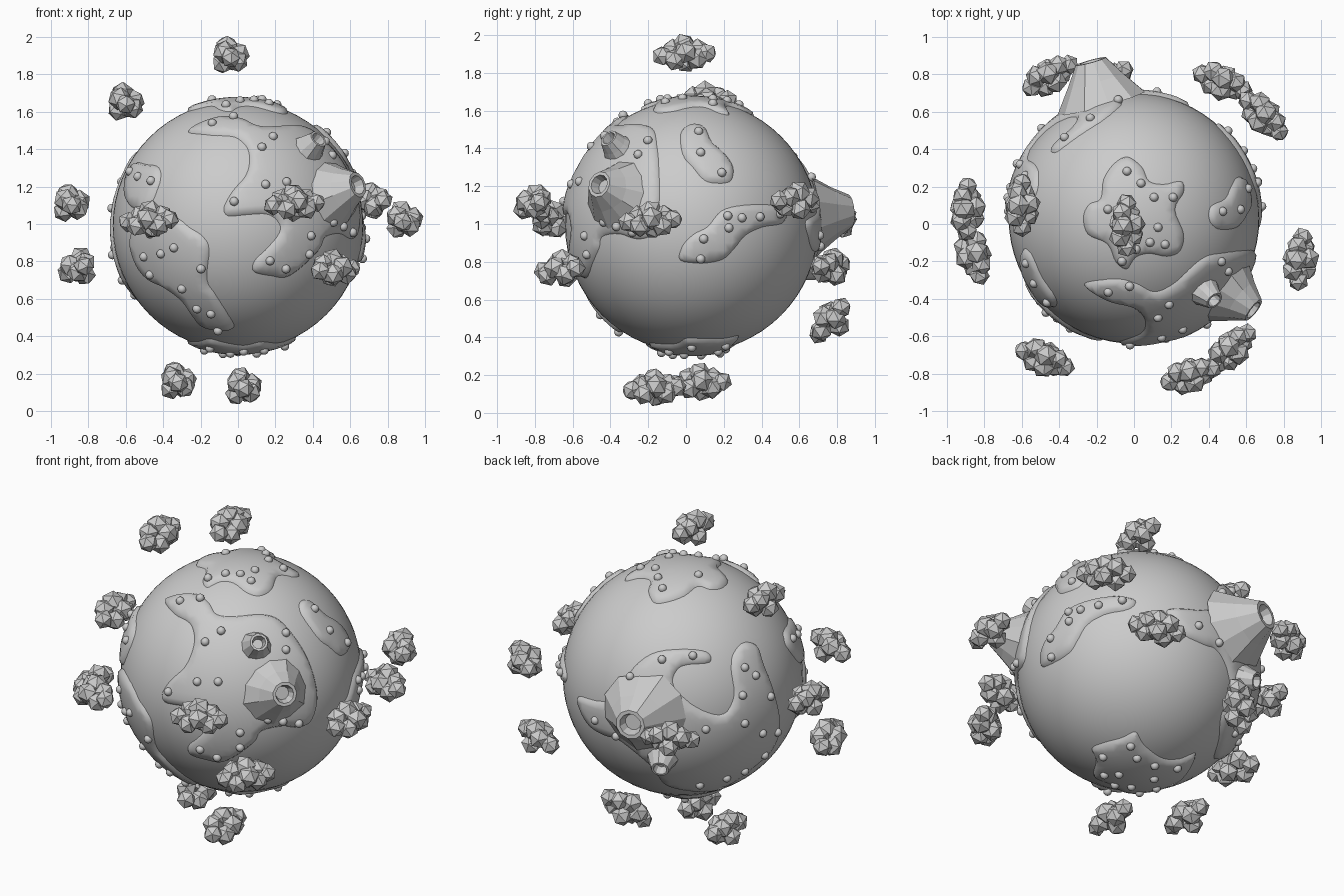
import bpy, bmesh, math, random
from mathutils import Vector, Matrix
from mathutils.geometry import delaunay_2d_cdt, intersect_point_line

if "Cube" in bpy.data.objects:
    bpy.data.objects.remove(bpy.data.objects["Cube"])

random.seed(4)
C, R, LAND = Vector((0, 0.03, 0.99)), 0.67, 0.69
# drawing sheet views: azimuth, elevation, planet centre on the sheet, scale
VIEWS = {'front': (0, 0, 238, 227, 187), 'right': (90, 0, 692, 226, 188),
         'top': (0, 90, 1134, 219, 187), 'fr': (35, 25, 241, 672, 180),
         'bl': (215, 25, 683, 672, 180), 'br': (145, -30, 1136, 672, 180),
         'bottom': (0, -90, 0, 0, 100)}


def on_globe(view, px, py):
    """Unit direction on the globe seen at a sheet position."""
    a, e, cx, cy, s = VIEWS[view]
    a, e = math.radians(a), math.radians(e)
    u, v = (px - cx) / s, (cy - py) / s
    w = math.sqrt(max(0, LAND ** 2 - u * u - v * v))
    right = Vector((math.cos(a), math.sin(a), 0))
    up = Vector((-math.sin(a) * math.sin(e), math.cos(a) * math.sin(e), math.cos(e)))
    toward = Vector((math.sin(a) * math.cos(e), -math.cos(a) * math.cos(e), math.sin(e)))
    return (right * u + up * v + toward * w).normalized()


def finish(bm, name, smooth=False):
    me = bpy.data.meshes.new(name)
    bm.to_mesh(me)
    bm.free()
    for p in me.polygons:
        p.use_smooth = smooth
    ob = bpy.data.objects.new(name, me)
    bpy.context.collection.objects.link(ob)
    return ob


def signed_distance(p, poly):
    """Distance to a closed outline, negative outside."""
    best, inside = 9.0, False
    for i, a in enumerate(poly):
        b = poly[i - 1]
        q, t = intersect_point_line(p, a, b)
        q = a.lerp(b, min(1, max(0, t)))
        best = min(best, (p - q.to_2d()).length)
        if (a.y > p.y) != (b.y > p.y) and p.x < (b.x - a.x) * (p.y - a.y) / (b.y - a.y) + a.x:
            inside = not inside
    return best if inside else -best


def continent(name, view, pts, bumps):
    dirs = [on_globe(view, *p) for p in pts]
    mid = sum(dirs, Vector()).normalized()
    frame = mid.to_track_quat('Z', 'Y').to_matrix()

    def flat(d):
        l = frame.transposed() @ d
        return l.to_2d().normalized() * math.acos(max(-1, min(1, l.z)))

    def lift(p, r):
        ang = p.length
        k = math.sin(ang) / ang if ang > 1e-6 else 1
        return C + frame @ Vector((p.x * k, p.y * k, math.cos(ang))) * r

    ctrl, poly, n = [flat(d) for d in dirs], [], len(dirs)
    for i in range(n):  # smooth closed curve through the points
        p0, p1, p2, p3 = (ctrl[(i + k - 1) % n] for k in range(4))
        for t in (0, 0.25, 0.5, 0.75):
            poly.append(0.5 * (2 * p1 + (p2 - p0) * t + (2 * p0 - 5 * p1 + 4 * p2 - p3) * t * t
                               + (3 * p1 - p0 - 3 * p2 + p3) * t ** 3))
    inner = []
    for i, p in enumerate(poly):  # rounded rim
        t = (poly[(i + 1) % len(poly)] - poly[i - 1]).normalized()
        for s in (1, -1):
            q = p + Vector((-t.y, t.x)) * s * 0.028
            if signed_distance(q, poly) > 0.024:
                inner.append(q)
    step = 0.06
    lo = [min(p[k] for p in poly) for k in (0, 1)]
    hi = [max(p[k] for p in poly) for k in (0, 1)]
    for i in range(int((hi[0] - lo[0]) / step) + 1):
        for j in range(int((hi[1] - lo[1]) / step) + 1):
            q = Vector((lo[0] + i * step, lo[1] + j * step))
            if signed_distance(q, poly) > 0.055:
                inner.append(q)
    m = len(poly)
    vs, _, fs, *_ = delaunay_2d_cdt(poly + inner, [(i, (i + 1) % m) for i in range(m)],
                                    [], 0, 1e-5)
    bm = bmesh.new()
    bv = []
    for p in vs:
        d = abs(signed_distance(p, poly))
        bv.append(bm.verts.new(lift(p, R - 0.006 + 0.026 * math.sin(min(1, d / 0.045) * math.pi / 2))))
    for f in fs:
        if signed_distance(sum((vs[i] for i in f), Vector((0, 0))) / 3, poly) > 0:
            bm.faces.new([bv[i] for i in f])
    bm.normal_update()
    for f in bm.faces:
        if f.normal.dot(f.calc_center_median() - C) < 0:
            f.normal_flip()
    bmesh.ops.delete(bm, geom=[v for v in bm.verts if not v.link_faces], context='VERTS')
    finish(bm, name, True)
    bm = bmesh.new()  # little rounded bumps on the land
    for p in bumps:
        bmesh.ops.create_uvsphere(bm, u_segments=12, v_segments=8, radius=0.024,
                                  matrix=Matrix.Translation(C + on_globe(view, *p) * LAND))
    finish(bm, name + "_bumps", True)


def volcano(name, tip, base, rim):
    """Faceted cone with a sunken crater; tip is relative to the planet centre."""
    tip = Vector(tip)
    h0, h1 = 0.645, tip.length
    rot = tip.to_track_quat('Z', 'Y')
    prof = [(base, h0), (base * 0.45 + rim * 0.5, h0 + (h1 - h0) * 0.55), (rim, h1),
            (rim * 0.75, h1), (rim * 0.55, h1 - 0.05)]
    bm = bmesh.new()
    n, rings = 11, []
    jit = [random.uniform(0.9, 1.08) for _ in range(n)]
    for k, (r, z) in enumerate(prof):
        rings.append([bm.verts.new(C + rot @ Vector((
            r * (jit[i] if k < 2 else 1) * math.cos(math.tau * i / n),
            r * (jit[i] if k < 2 else 1) * math.sin(math.tau * i / n), z))) for i in range(n)])
    for a, b in zip(rings, rings[1:]):
        for i in range(n):
            bm.faces.new((a[i], a[(i + 1) % n], b[(i + 1) % n], b[i]))
    bm.faces.new(rings[-1])
    finish(bm, name)


def cloud(name, centre, along):
    """Cluster of faceted balls strung along a direction."""
    centre, along = Vector(centre), Vector(along).normalized()
    side = Vector((0, 0, 1)).cross(along).normalized()
    up = along.cross(side)
    bm = bmesh.new()
    for t, s, z, r in ((-.115, .0, -.01, .056), (-.06, .035, .02, .062), (-.05, -.035, -.03, .06),
                       (0, .02, .045, .066), (.01, -.04, .01, .064), (.01, .04, -.04, .06),
                       (.065, -.015, -.025, .062), (.07, .025, .025, .058), (.12, 0, .005, .055)):
        rot = Matrix.Rotation(random.uniform(0, 6), 4, Vector((random.random(), random.random(), 1)))
        bmesh.ops.create_icosphere(bm, subdivisions=1, radius=r, matrix=Matrix.Translation(
            centre + along * t + side * s + up * z) @ rot)
    finish(bm, name)


# Planet
bm = bmesh.new()
bmesh.ops.create_uvsphere(bm, u_segments=64, v_segments=32, radius=R, matrix=Matrix.Translation(C))
finish(bm, "planet", True)

# Continents with their bumps
continent("north_land", 'top',
          [(1128, 155), (1143, 166), (1150, 180), (1165, 183), (1183, 180), (1186, 192), (1177, 210),
           (1186, 235), (1182, 253), (1168, 259), (1150, 256), (1136, 260), (1127, 272), (1115, 265),
           (1106, 246), (1086, 236), (1081, 218), (1087, 204), (1099, 198), (1102, 178), (1114, 161)],
          [(1127, 172), (1141, 184), (1154, 198), (1173, 198), (1158, 228), (1165, 245), (1150, 243),
           (1136, 250), (1122, 262), (1108, 210)])
continent("south_land", 'bottom',
          [(31, 7), (32, -3), (24, -9), (14, -23), (4, -21), (-3, -23), (-15, -26), (-21, -18),
           (-27, -4), (-28, 8), (-20, 29), (-12, 24), (-2, 21), (14, 23), (23, 26), (27, 17)],
          [(25, 0), (14, -12), (10, -4), (3, -16), (-4, -10), (-15, -16), (-18, -5), (-14, 18),
           (0, 15), (12, 14), (20, 18), (-8, 5)])
continent("front_right_land", 'fr',
          [(162, 599), (175, 592), (195, 591), (208, 600), (216, 612), (235, 614), (262, 612),
           (281, 618), (300, 640), (312, 662), (319, 685), (320, 705), (313, 724), (300, 730),
           (283, 729), (262, 734), (254, 746), (225, 765), (205, 763), (188, 757), (186, 748),
           (198, 738), (208, 725), (198, 712), (180, 708), (162, 704), (159, 694), (168, 680),
           (182, 667), (190, 650), (192, 635), (187, 622), (172, 613)],
          [(180, 601), (200, 598), (221, 631), (205, 642), (286, 633), (286, 650), (197, 682),
           (218, 682), (168, 692), (268, 720), (283, 722), (299, 724), (240, 733), (200, 750),
           (217, 758), (240, 748)])
continent("front_left_land", 'front',
          [(150, 212), (172, 216), (190, 229), (203, 238), (209, 252), (207, 283), (216, 298),
           (228, 317), (235, 331), (222, 335), (200, 330), (189, 318), (179, 304), (163, 292),
           (147, 284), (136, 272), (129, 256), (127, 240), (134, 222)],
          [(144, 258), (161, 255), (174, 249), (201, 270), (197, 310), (211, 315), (218, 332),
           (150, 276), (150, 235), (182, 290)])
continent("left_islet", 'top',
          [(1020, 250), (1029, 256), (1040, 280), (1053, 299), (1054, 310), (1042, 308),
           (1027, 289), (1018, 268)], [(1026, 264), (1034, 284), (1047, 303)])
continent("back_right_land", 'right',
          [(680, 262), (681, 248), (692, 235), (708, 226), (722, 210), (745, 204), (775, 204),
           (790, 212), (785, 224), (765, 228), (748, 236), (736, 250), (724, 261), (704, 265)],
          [(704, 239), (729, 228), (728, 216), (742, 218), (760, 217), (701, 259), (780, 214)])
continent("right_islet", 'right',
          [(680, 131), (690, 122), (705, 124), (713, 139), (725, 150), (735, 165), (733, 180),
           (720, 183), (705, 180), (694, 168), (682, 153)], [(699, 132), (701, 153), (722, 173)])
continent("back_land", 'bl',
          [(575, 693), (600, 698), (622, 690), (628, 668), (650, 649), (680, 644), (708, 647),
           (711, 659), (682, 663), (673, 679), (685, 695), (705, 708), (725, 711), (735, 693),
           (732, 665), (735, 648), (746, 637), (760, 641), (767, 660), (778, 690), (783, 725),
           (774, 748), (755, 766), (720, 788), (690, 790), (663, 783), (649, 765), (620, 741),
           (604, 735), (588, 725), (578, 709)],
          [(595, 717), (616, 733), (630, 673), (662, 656), (693, 652), (706, 726), (745, 664),
           (756, 672), (743, 692), (771, 693), (745, 720), (778, 729), (763, 730), (765, 752),
           (745, 768), (727, 775), (700, 782)])

# Volcanoes
volcano("front_volcano", (0.64, -0.49, 0.22), 0.2, 0.07)
volcano("front_small_volcano", (0.43, -0.44, 0.465), 0.1, 0.05)
volcano("back_volcano", (-0.23, 0.84, 0.08), 0.24, 0.085)
volcano("back_small_volcano", (-0.31, 0.665, -0.24), 0.1, 0.05)

# Clouds
for i, (pos, along) in enumerate([
        ((-0.04, -0.01, 1.9), (0, 1, 0)), ((-0.6, 0.1, 1.65), (0, 1, 0)),
        ((-0.89, 0.08, 1.11), (0, 1, 0)), ((-0.86, -0.16, 0.77), (0.3, -1, 0)),
        ((-0.48, -0.72, 1.02), (1, -0.4, 0)), ((0.3, -0.81, 1.11), (1, 0.3, 0)),
        ((0.52, -0.67, 0.76), (0.7, 0.7, 0)), ((0.89, -0.19, 1.02), (0.1, 1, 0)),
        ((0.69, 0.58, 1.12), (0.7, -0.7, 0)), ((0.47, 0.76, 0.77), (1, -0.4, 0)),
        ((-0.45, 0.79, 1.02), (1, 0.6, 0)), ((-0.13, 0.76, 0.49), (0.6, 0.5, 0.5)),
        ((-0.32, 0.07, 0.16), (0, 1, 0)), ((0.03, -0.17, 0.13), (0, 1, 0))]):
    cloud(f"cloud_{i + 1}", pos, along)
